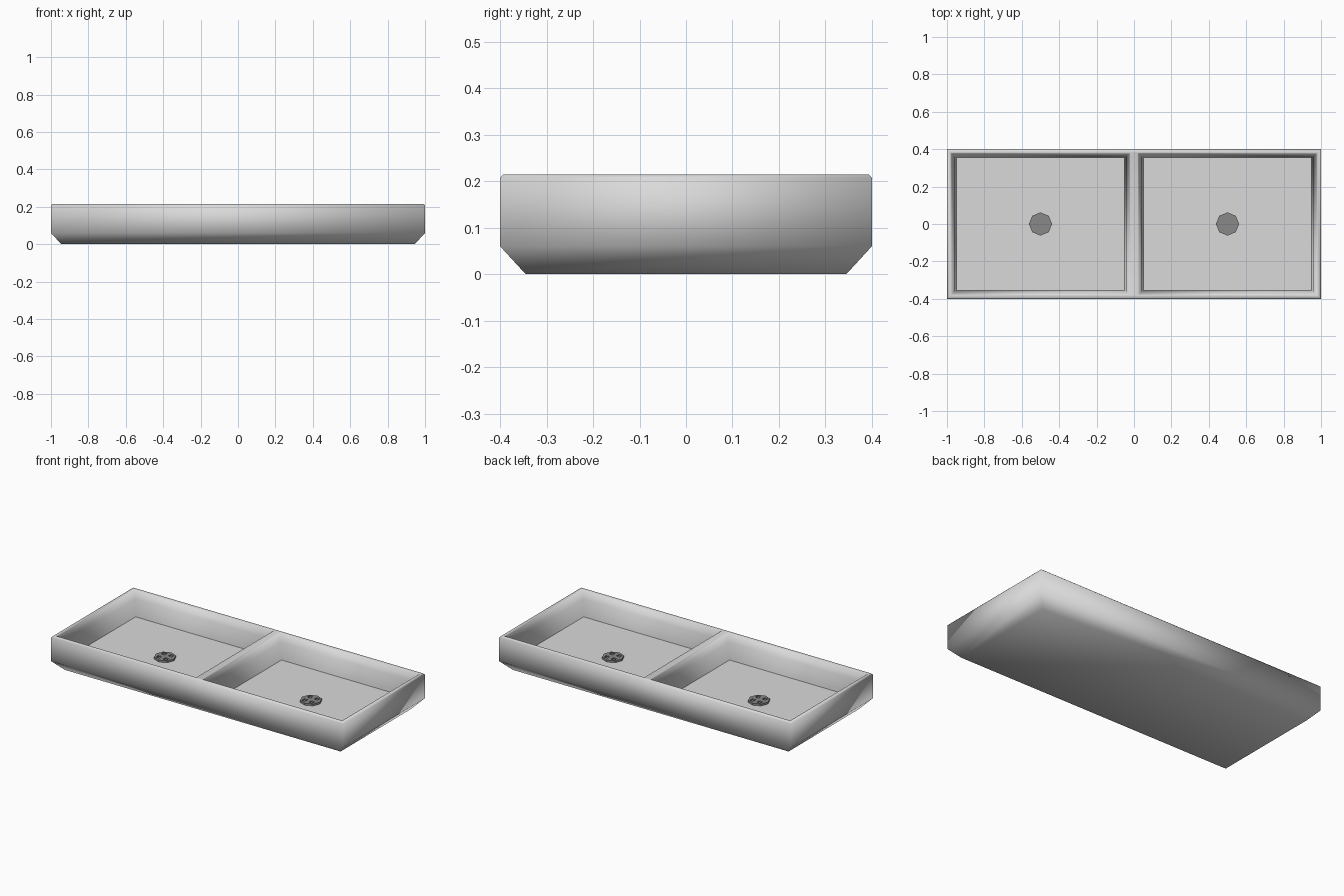
import bpy, bmesh
from math import pi

if "Cube" in bpy.data.objects:
    bpy.data.objects.remove(bpy.data.objects["Cube"], do_unlink=True)


def make_material(name, value):
    mat = bpy.data.materials.new(name)
    mat.use_nodes = True
    colour = (value, value, value, 1)
    mat.diffuse_color = colour
    mat.node_tree.nodes["Principled BSDF"].inputs["Base Color"].default_value = colour
    return mat


def add_ring(bm, cx, hx, hy, z):
    return [bm.verts.new((cx + sx * hx, sy * hy, z))
            for sx, sy in ((-1, -1), (1, -1), (1, 1), (-1, 1))]


def stack_rings(bm, cx, profile):
    """Rectangular rings joined by walls; returns first and last ring."""
    rings = [add_ring(bm, cx, *p) for p in profile]
    for a, b in zip(rings, rings[1:]):
        for i in range(4):
            j = (i + 1) % 4
            bm.faces.new((a[i], a[j], b[j], b[i]))
    return rings[0], rings[-1]


ceramic = make_material("pale grey ceramic", 0.7)
metal = make_material("dark grey metal", 0.25)

FLOOR = 0.06
TOP = 0.215

# Basin body: chamfered outside, two recessed bowls with sloping walls
bm = bmesh.new()
base, rim = stack_rings(bm, 0, [(0.945, 0.345, 0), (1, 0.4, FLOOR),
                                (1, 0.4, 0.208), (0.993, 0.393, TOP)])
bm.faces.new(base)
bowl = [(0.481, 0.381, TOP), (0.475, 0.376, 0.208), (0.46, 0.363, 0.165),
        (0.45, 0.355, FLOOR)]
openings = []
for cx in (-0.5, 0.5):
    opening, bottom = stack_rings(bm, cx, bowl)
    openings.append(opening)
    floor = bm.faces.new(bottom)
    for edge in floor.edges:
        edge.smooth = False

# Flat rim and divider top
l, r = openings
bm.faces.new((rim[0], rim[1], r[1], r[0], l[1], l[0]))
bm.faces.new((rim[2], rim[3], l[3], l[2], r[3], r[2]))
bm.faces.new((rim[3], rim[0], l[0], l[3]))
bm.faces.new((rim[1], rim[2], r[2], r[1]))
bm.faces.new((l[1], r[0], r[3], l[2]))
bmesh.ops.recalc_face_normals(bm, faces=bm.faces)
for face in bm.faces:
    face.smooth = True
mesh = bpy.data.meshes.new("basin_body")
bm.to_mesh(mesh)
bm.free()
mesh.materials.append(ceramic)
body = bpy.data.objects.new("basin_body", mesh)
bpy.context.collection.objects.link(body)


# Octagonal drains with four square recesses
def add_drain(name, cx):
    bpy.ops.mesh.primitive_cylinder_add(vertices=8, radius=0.062, depth=0.014,
                                        location=(cx, 0, FLOOR + 0.005),
                                        rotation=(0, 0, pi / 4))
    drain = bpy.context.object
    drain.name = name
    drain.data.materials.append(metal)
    for sx in (-1, 1):
        for sy in (-1, 1):
            bpy.ops.mesh.primitive_cube_add(
                size=0.024, location=(cx + sx * 0.024, sy * 0.026, FLOOR + 0.016))
            cutter = bpy.context.object
            cutter.hide_render = True
            mod = drain.modifiers.new("recess", 'BOOLEAN')
            mod.operation = 'DIFFERENCE'
            mod.object = cutter
            bpy.context.view_layer.objects.active = drain
            bpy.ops.object.modifier_apply(modifier=mod.name)
            bpy.data.objects.remove(cutter, do_unlink=True)


add_drain("right_drain", -0.5)
add_drain("left_drain", 0.5)
